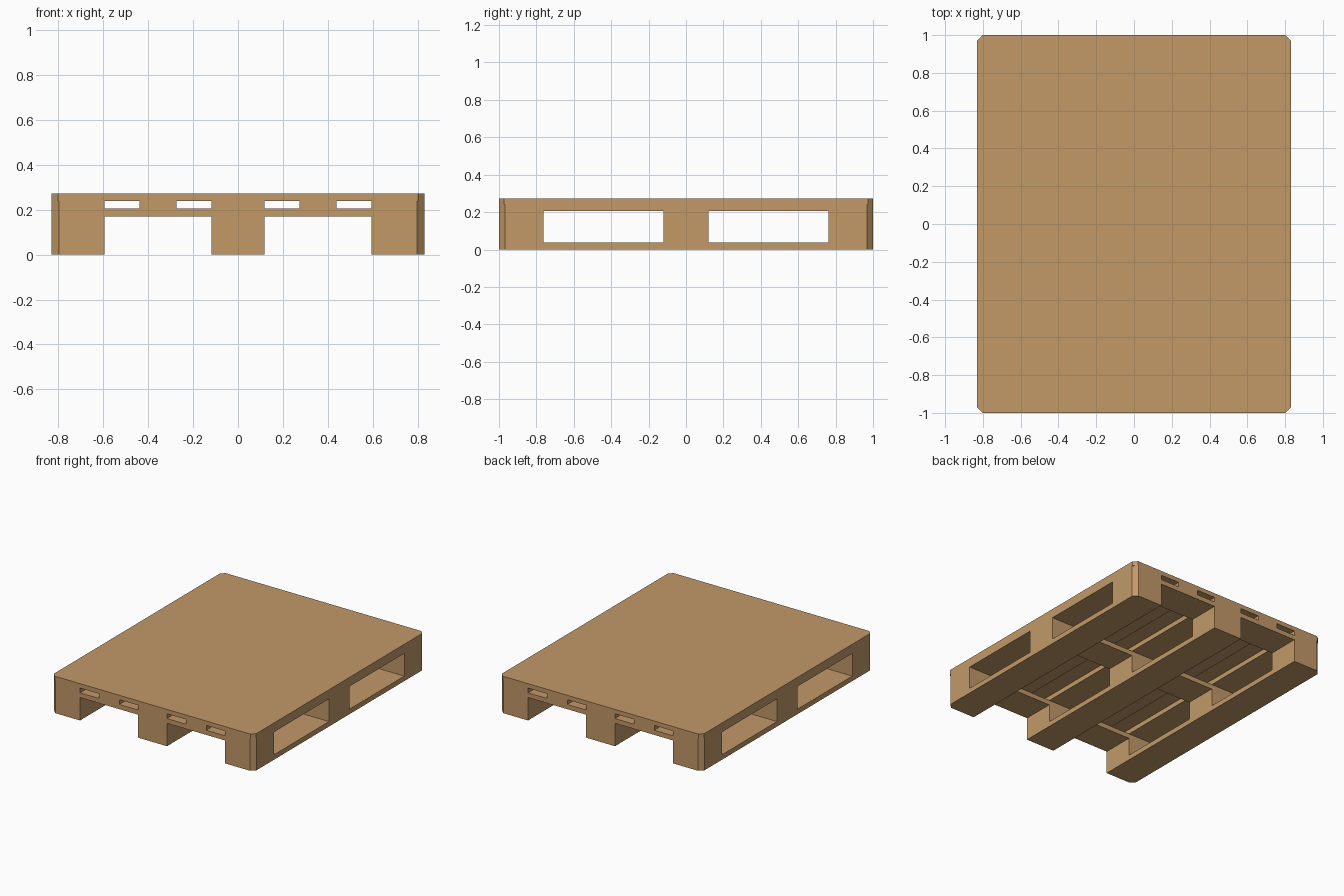
import bpy, bmesh

if "Cube" in bpy.data.objects:
    bpy.data.objects.remove(bpy.data.objects["Cube"])

W, L = 0.83, 1.0            # half width, half length
Z = [0.0, 0.037, 0.170, 0.205, 0.240, 0.273]   # layer heights
X_IN, X_MID = 0.595, 0.118  # inner edge of side runners, half centre runner
Y_IN, Y_MID = 0.762, 0.12   # inner edge of end blocks, half centre block

wood = bpy.data.materials.new("pale wood")
wood.diffuse_color = (0.54, 0.32, 0.14, 1)
wood.use_nodes = True
wood.node_tree.nodes["Principled BSDF"].inputs["Base Color"].default_value = wood.diffuse_color


def board(name, x0, x1, y0, y1, layer, cut=0.032):
    """Box in one layer; corners lying on the pallet's corners are chamfered."""
    z0, z1 = Z[layer], Z[layer + 1]
    outline = []
    for i, (x, y) in enumerate([(x0, y0), (x1, y0), (x1, y1), (x0, y1)]):
        if abs(x) == W and abs(y) == L:
            pair = [(x, y - cut * (1 if y > 0 else -1)),
                    (x - cut * (1 if x > 0 else -1), y)]
            outline += pair if i % 2 == 0 else pair[::-1]
        else:
            outline.append((x, y))
    bm = bmesh.new()
    face = bm.faces.new([bm.verts.new((x, y, z0)) for x, y in outline])
    top = bmesh.ops.extrude_face_region(bm, geom=[face])["geom"]
    bmesh.ops.translate(bm, vec=(0, 0, z1 - z0),
                        verts=[v for v in top if isinstance(v, bmesh.types.BMVert)])
    bmesh.ops.recalc_face_normals(bm, faces=bm.faces)
    mesh = bpy.data.meshes.new(name)
    bm.to_mesh(mesh)
    bm.free()
    mesh.materials.append(wood)
    obj = bpy.data.objects.new(name, mesh)
    bpy.context.collection.objects.link(obj)


columns = {"left": (-W, -X_IN), "centre": (-X_MID, X_MID), "right": (X_IN, W)}
rows = {"front": (-L, -Y_IN), "middle": (-Y_MID, Y_MID), "back": (Y_IN, L)}

for col, xs in columns.items():
    # Bottom runners, spacer blocks and upper lengthwise boards
    board(f"{col}_bottom_runner", *xs, -L, L, 0)
    for row, ys in rows.items():
        board(f"{row}_{col}_block", *xs, *ys, 1)
    board(f"{col}_upper_board", *xs, -L, L, 3)

# Crosswise stringers
for row, ys in rows.items():
    board(f"{row}_stringer", -W, W, *ys, 2)

# Narrow lengthwise boards between the runners
board("left_narrow_board", -0.44, -0.273, -L, L, 3)
board("right_narrow_board", 0.273, 0.44, -L, L, 3)

# Solid top deck
board("top_deck", -W, W, -L, L, 4, cut=0.028)
